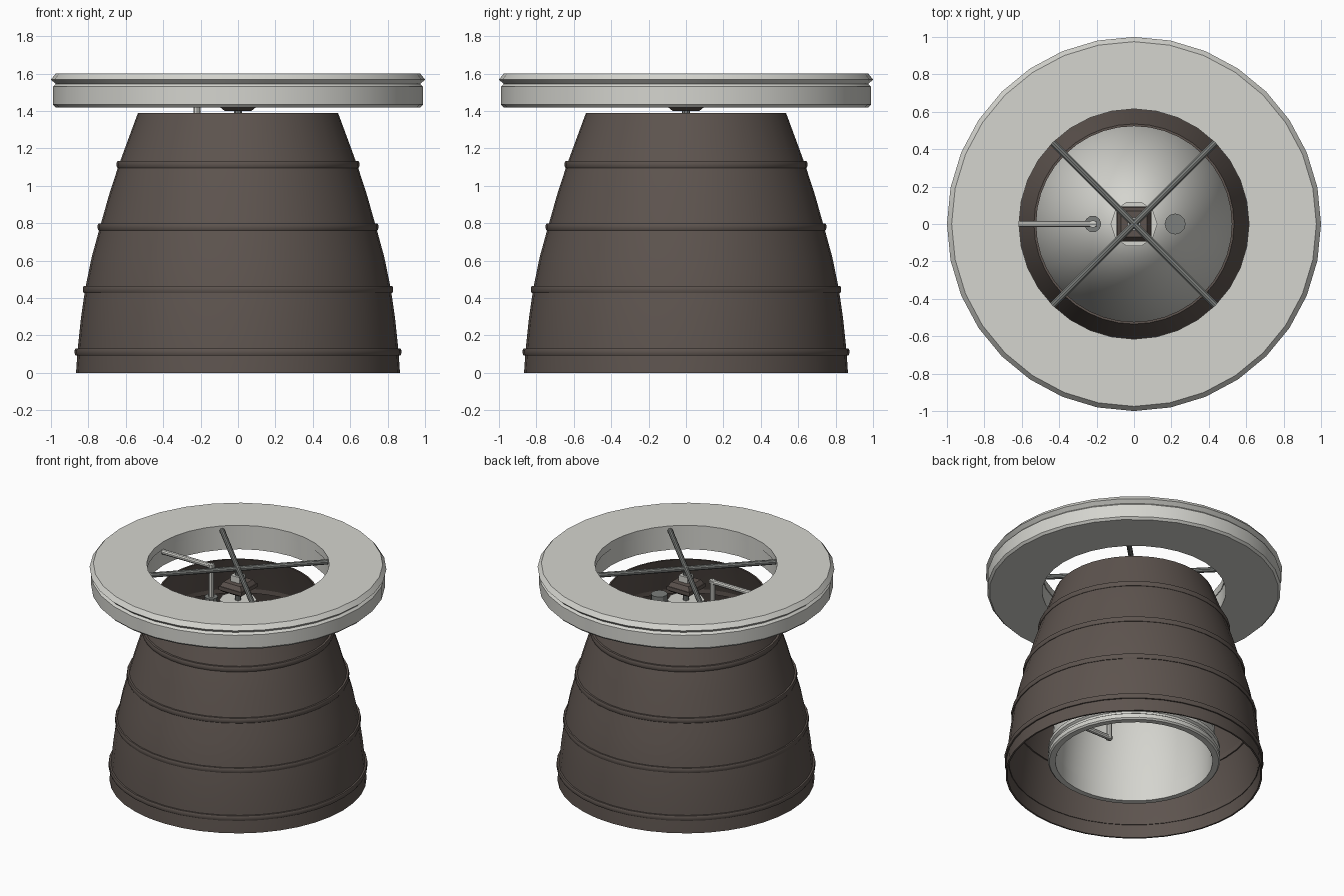
import bpy, bmesh, math
from mathutils import Vector

cube = bpy.data.objects.get("Cube")
if cube:
    bpy.data.objects.remove(cube)


def material(name, rgb):
    m = bpy.data.materials.new(name)
    m.use_nodes = True
    m.diffuse_color = (*rgb, 1)
    m.node_tree.nodes["Principled BSDF"].inputs["Base Color"].default_value = (*rgb, 1)
    return m


LIGHT = material("pale grey metal", (0.66, 0.66, 0.62))
BROWN = material("dark brown metal", (0.11, 0.088, 0.077))
GREY = material("mid grey steel", (0.2, 0.21, 0.2))


def finish(name, bm, mat, smooth=True):
    bmesh.ops.recalc_face_normals(bm, faces=bm.faces)
    mesh = bpy.data.meshes.new(name)
    bm.to_mesh(mesh)
    bm.free()
    mesh.materials.append(mat)
    ob = bpy.data.objects.new(name, mesh)
    bpy.context.collection.objects.link(ob)
    if smooth:
        bpy.ops.object.select_all(action='DESELECT')
        ob.select_set(True)
        bpy.context.view_layer.objects.active = ob
        bpy.ops.object.shade_smooth_by_angle(angle=math.radians(30))
    return ob


def lathe(name, profile, mat, sides=32, at=(0, 0), turn=0.0, smooth=True):
    """Revolve a closed (radius, height) outline about a vertical axis."""
    bm = bmesh.new()
    rings = []
    for k in range(sides):
        a = math.tau * k / sides + turn
        rings.append([bm.verts.new((at[0] + r * math.cos(a), at[1] + r * math.sin(a), z))
                      for r, z in profile])
    n = len(profile)
    for k in range(sides):
        p, q = rings[k], rings[(k + 1) % sides]
        for i in range(n):
            j = (i + 1) % n
            bm.faces.new((p[i], q[i], q[j], p[j]))
    bmesh.ops.remove_doubles(bm, verts=bm.verts, dist=1e-5)
    bmesh.ops.dissolve_degenerate(bm, edges=bm.edges, dist=1e-5)
    return finish(name, bm, mat, smooth)


def disc(name, r, z0, z1, mat, sides, at=(0, 0), r_low=None, turn=0.0):
    low = r if r_low is None else r_low
    return lathe(name, [(0, z0), (low, z0), (r, z1), (0, z1)], mat, sides, at, turn)


def rod(name, a, b, radius, mat, sides=10):
    a, b = Vector(a), Vector(b)
    d = b - a
    bm = bmesh.new()
    bmesh.ops.create_cone(bm, cap_ends=True, segments=sides, radius1=radius,
                          radius2=radius, depth=d.length)
    turn = d.to_track_quat('Z', 'Y').to_matrix().to_4x4()
    turn.translation = (a + b) / 2
    bm.transform(turn)
    return finish(name, bm, mat)


# Outer bell shell
bell = [(0.866, 0), (0.858, 0.12), (0.84, 0.29), (0.817, 0.45), (0.782, 0.62),
        (0.738, 0.78), (0.69, 0.95), (0.638, 1.11), (0.535, 1.39)]
lathe("bell_shell", bell + [(r - 0.012, z) for r, z in reversed(bell)], BROWN, 40)

# Raised bands around the bell
for i, (z, r) in enumerate([(0.112, 0.873), (0.446, 0.829), (0.78, 0.75), (1.114, 0.649)]):
    h = 0.018
    lathe(f"bell_band_{i + 1}", [(r - 0.03, z - h), (r - 0.004, z - h), (r, z - h / 2),
                                 (r, z + h / 2), (r - 0.004, z + h), (r - 0.03, z + h)],
          BROWN, 40)

# Top ring: lower body and grooved upper rim
lathe("ring_body", [(0.62, 1.42), (0.975, 1.42), (0.99, 1.435), (0.99, 1.53),
                    (0.975, 1.545), (0.62, 1.545)], LIGHT)
lathe("ring_rim", [(0.615, 1.545), (0.975, 1.545), (1.0, 1.568), (0.975, 1.6),
                   (0.615, 1.6)], LIGHT)

# Inner dome, open at the bottom
steps = 14


def arc(r, h):
    return [(r * math.cos(t), 0.12 + h * math.sin(t))
            for t in (math.pi / 2 * i / steps for i in range(steps + 1))]


lathe("inner_dome", arc(0.555, 1.2) + arc(0.535, 1.18)[::-1], LIGHT, 40)
lathe("dome_lip", [(0.53, 0.1), (0.57, 0.1), (0.58, 0.11), (0.58, 0.14), (0.565, 0.15),
                   (0.565, 0.165), (0.58, 0.175), (0.58, 0.2), (0.55, 0.21), (0.53, 0.21)],
      LIGHT, 40)

# Hub at the dome top
disc("dome_cap", 0.125, 1.28, 1.335, LIGHT, 10)
rod("hub_stem", (0, 0, 1.3), (0, 0, 1.56), 0.022, GREY)
quarter = math.pi / 4
disc("hub_block_base", 0.132, 1.4, 1.418, BROWN, 4, r_low=0.1, turn=quarter)
disc("hub_block", 0.132, 1.418, 1.445, BROWN, 4, turn=quarter)
disc("hub_block_top", 0.1, 1.445, 1.475, BROWN, 4, r_low=0.125, turn=quarter)
disc("hub_collar", 0.05, 1.475, 1.52, LIGHT, 4, turn=quarter)

# Crossed braces
for name, s in (("brace_a", 1), ("brace_b", -1)):
    rod(name, (-0.44, -0.44 * s, 1.565), (0.44, 0.44 * s, 1.565), 0.018, GREY)

# Outlet pipe above the dome, reaching the ring
disc("outlet_base", 0.045, 1.18, 1.3, GREY, 10, at=(-0.22, 0))
rod("outlet_riser", (-0.22, 0, 1.25), (-0.22, 0, 1.54), 0.02, LIGHT)
rod("outlet_arm", (-0.2, 0, 1.525), (-0.62, 0, 1.525), 0.018, LIGHT)

# Inlet pipe running down inside the dome
disc("inlet_base", 0.056, 1.18, 1.32, GREY, 12, at=(0.22, 0))
rod("inlet_riser", (0.22, 0, 0.19), (0.22, 0, 1.25), 0.02, LIGHT)
rod("inlet_arm", (0.2, 0, 0.205), (0.54, 0, 0.205), 0.018, LIGHT)
